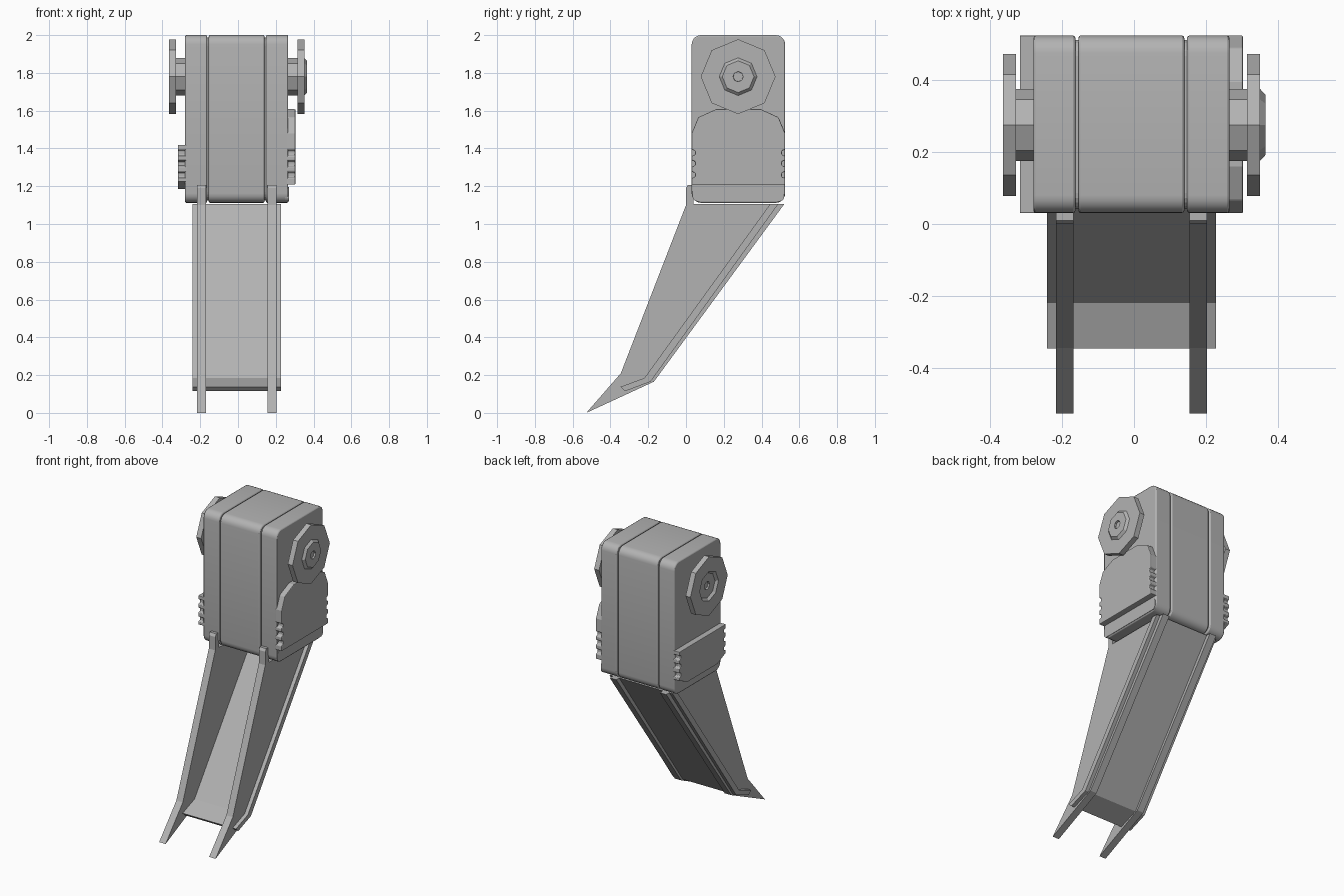
import bpy
import bmesh
import math
from mathutils import Vector

cube = bpy.data.objects.get("Cube")
if cube:
    bpy.data.objects.remove(cube, do_unlink=True)

GREY = (0.45, 0.45, 0.45, 1)
grey = bpy.data.materials.new("grey metal")
grey.use_nodes = True
grey.diffuse_color = GREY
grey.node_tree.nodes["Principled BSDF"].inputs["Base Color"].default_value = GREY

MID = -0.007          # centre plane of the mechanism
FRONT, BACK = 0.03, 0.525


def finish(bm, name, bevel=0, smooth=False):
    bmesh.ops.recalc_face_normals(bm, faces=bm.faces)
    mesh = bpy.data.meshes.new(name)
    bm.to_mesh(mesh)
    bm.free()
    obj = bpy.data.objects.new(name, mesh)
    bpy.context.collection.objects.link(obj)
    mesh.materials.append(grey)
    if bevel:
        mod = obj.modifiers.new("edge bevel", 'BEVEL')
        mod.width = bevel
        mod.segments = 2
        mod.limit_method = 'ANGLE'
        mod.angle_limit = math.radians(40)
    if smooth:
        bpy.ops.object.select_all(action='DESELECT')
        obj.select_set(True)
        bpy.context.view_layer.objects.active = obj
        bpy.ops.object.shade_smooth_by_angle(angle=math.radians(35))
    return obj


def extrude_x(bm, points, x0, x1):
    """Extrude a (y, z) outline from x0 to x1 and return the end face at x1."""
    base = bm.faces.new([bm.verts.new((x0, y, z)) for y, z in points])
    moved = bmesh.ops.extrude_face_region(bm, geom=[base], use_keep_orig=True)["geom"]
    for v in moved:
        if isinstance(v, bmesh.types.BMVert):
            v.co.x = x1
    return next(f for f in moved if isinstance(f, bmesh.types.BMFace))


def plate(name, points, x0, x1, bevel=0, smooth=False):
    bm = bmesh.new()
    extrude_x(bm, points, x0, x1)
    return finish(bm, name, bevel, smooth)


def rounded_box(y0, y1, z0, z1, r, steps=5):
    pts = []
    corners = [(y1 - r, z1 - r), (y0 + r, z1 - r), (y0 + r, z0 + r), (y1 - r, z0 + r)]
    for i, (cy, cz) in enumerate(corners):
        for k in range(steps + 1):
            a = math.pi / 2 * (i + k / steps)
            pts.append((cy + r * math.cos(a), cz + r * math.sin(a)))
    return pts


def octagon(r, cy=0.276, cz=1.78):
    return [(cy + r * math.cos(i * math.pi / 4), cz + r * math.sin(i * math.pi / 4))
            for i in range(8)]


# Housing: three rounded slices around a slightly smaller core
outline = rounded_box(FRONT, BACK, 1.112, 2.0, 0.05)
for name, x0, x1 in (("housing_right", -0.28, -0.163),
                     ("housing_centre", -0.155, 0.14),
                     ("housing_left", 0.148, 0.266)):
    plate(name, outline, x0, x1, 0.007, True)
plate("housing_core", rounded_box(FRONT + 0.012, BACK - 0.012, 1.124, 1.988, 0.045),
      -0.26, 0.25)

# Octagonal side discs with a stub axle and a bored hub
for name, side, hub_height in (("left", 1, 0.015), ("right", -1, -0.015)):
    plate(name + "_axle", octagon(0.1), MID + side * 0.25, MID + side * 0.325)
    bm = bmesh.new()
    outer = extrude_x(bm, octagon(0.198), MID + side * 0.322, MID + side * 0.358)
    centre = outer.calc_center_median()

    def step(face, radius, shift):
        """Inset the end face to a radius and shift it outward along x."""
        now = (face.verts[0].co - centre).length
        new = bmesh.ops.extrude_discrete_faces(bm, faces=[face])["faces"][0]
        for v in new.verts:
            offset = v.co - centre
            flat = Vector((0, offset.y, offset.z))
            v.co = Vector((v.co.x + side * shift, centre.y, centre.z)) \
                + flat * (radius / flat.length)
        return new

    face = step(outer, 0.1, 0)
    face = step(face, 0.084, hub_height)
    face = step(face, 0.027, 0)
    face = step(face, 0.026, -0.012)
    finish(bm, name + "_disc")


# Side grips with notched front and back edges
def grip(bottom, top):
    """Outline from the front half of each edge, mirrored to the back."""
    edge = []
    for z in (1.26, 1.32, 1.377):
        edge += [(0, z - 0.017), (0.018, z - 0.01), (0.018, z + 0.01), (0, z + 0.017)]
    half = bottom + edge + top
    return ([(FRONT + d, z) for d, z in half]
            + [(BACK - d, z) for d, z in reversed(half)])


tall = grip([(0, 1.208)], [(0, 1.48), (0.035, 1.565), (0.13, 1.608)])
short = grip([(0.09, 1.185), (0, 1.225)], [(0, 1.418)])
plate("left_grip", tall, 0.255, 0.304, 0.005)
plate("right_grip", short, -0.318, -0.27, 0.003)

# Lower raised band below the tall grip
plate("left_band", rounded_box(FRONT + 0.005, BACK - 0.005, 1.12, 1.195, 0.025),
      0.25, 0.269)

# Two blade fins reaching down and forward
fin = [(0, 1.1), (0, 1.19), (0.01, 1.207), (0.04, 1.207), (0.04, 1.105),
       (0.52, 1.105), (-0.17, 0.165), (-0.528, 0), (-0.345, 0.21)]
for name, side in (("left_fin", 1), ("right_fin", -1)):
    plate(name, fin, MID + side * 0.162, MID + side * 0.21)

# Bent sheet joining the fins
sheet = [(0.445, 1.105), (-0.22, 0.185), (-0.347, 0.138), (-0.322, 0.115),
         (-0.188, 0.165), (0.488, 1.105)]
plate("chute_panel", sheet, -0.242, 0.228)
